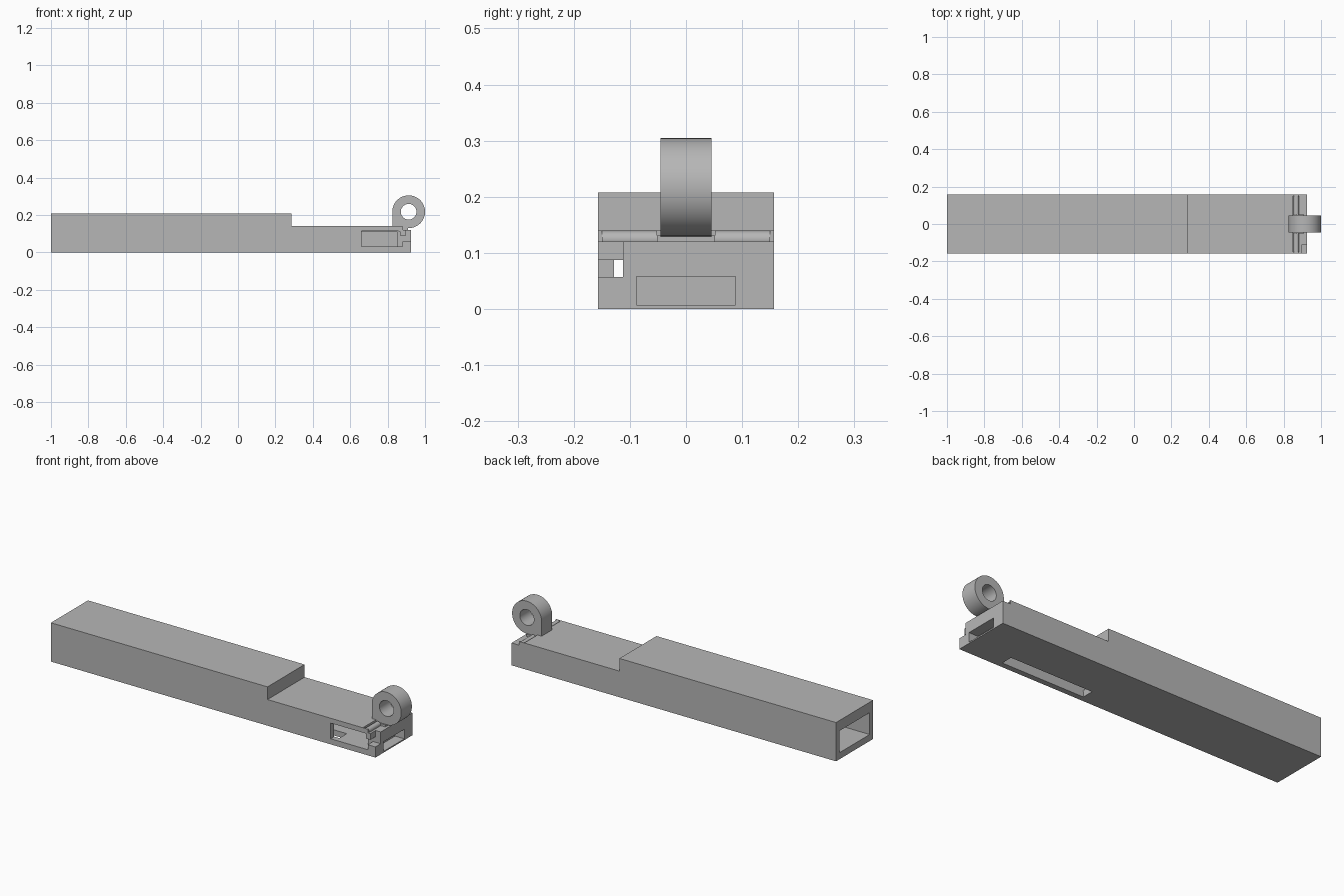
import bpy, bmesh, math

if "Cube" in bpy.data.objects:
    bpy.data.objects.remove(bpy.data.objects["Cube"], do_unlink=True)

grey = bpy.data.materials.new("light grey")
grey.use_nodes = True
colour = (0.47, 0.47, 0.47, 1)
grey.diffuse_color = colour
grey.node_tree.nodes["Principled BSDF"].inputs["Base Color"].default_value = colour


def prism(name, profile, y0, y1):
    """Solid made by sweeping an (x, z) outline along y."""
    bm = bmesh.new()
    face = bm.faces.new([bm.verts.new((x, y0, z)) for x, z in profile])
    swept = bmesh.ops.extrude_face_region(bm, geom=[face])["geom"]
    moved = [v for v in swept if isinstance(v, bmesh.types.BMVert)]
    bmesh.ops.translate(bm, verts=moved, vec=(0, y1 - y0, 0))
    bmesh.ops.recalc_face_normals(bm, faces=bm.faces)
    mesh = bpy.data.meshes.new(name)
    bm.to_mesh(mesh)
    bm.free()
    mesh.materials.append(grey)
    obj = bpy.data.objects.new(name, mesh)
    bpy.context.collection.objects.link(obj)
    return obj


def box(name, x, y, z):
    return prism(name, [(x[0], z[0]), (x[1], z[0]), (x[1], z[1]), (x[0], z[1])], *y)


def arc(cx, cz, r, start, end, steps):
    angles = [math.radians(start + (end - start) * i / steps) for i in range(steps + 1)]
    return [(cx + r * math.cos(a), cz + r * math.sin(a)) for a in angles]


def select(obj):
    bpy.ops.object.select_all(action='DESELECT')
    obj.select_set(True)
    bpy.context.view_layer.objects.active = obj


def cut(obj, cutter):
    mod = obj.modifiers.new("cut", 'BOOLEAN')
    mod.operation, mod.solver, mod.object = 'DIFFERENCE', 'EXACT', cutter
    select(obj)
    bpy.ops.object.modifier_apply(modifier=mod.name)
    bpy.data.objects.remove(cutter, do_unlink=True)


def smooth(obj):
    select(obj)
    bpy.ops.object.shade_smooth_by_angle(angle=math.radians(30))


# Stepped hollow body
W = 0.157
body = prism("body", [(-1, 0), (0.925, 0), (0.925, 0.12), (0.88, 0.12),
                      (0.88, 0.14), (0.285, 0.14), (0.285, 0.208), (-1, 0.208)], -W, W)
openings = [
    ("rear_cavity", (-1.1, 0.25), (-0.128, 0.128), (0.035, 0.152)),
    ("front_cavity", (0.2, 0.85), (-0.128, 0.128), (0.03, 0.112)),
    ("side_window", (0.66, 0.88), (-0.2, -0.112), (0.03, 0.114)),
    ("bottom_slot", (0.2, 0.69), (-0.127, -0.064), (-0.1, 0.06)),
    ("end_slot", (0.87, 1), (-0.088, 0.088), (0.007, 0.058)),
    ("corner_notch", (0.895, 1), (-0.2, -0.112), (0.057, 0.2)),
    ("notch_window", (0.84, 1), (-0.2, -0.112), (0.057, 0.087)),
    ("hinge_recess", (0.85, 0.9), (-0.15, 0.15), (0.122, 0.2)),
]
for opening in openings:
    cut(body, box(*opening))

# Small bracket closing the side window next to the notch
box("window_post", (0.87, 0.895), (-W, -0.112), (0.087, 0.118))

# Hinge pins on both sides of the lug
for side, y0, y1 in (("right", -0.15, -0.052), ("left", 0.052, 0.15)):
    smooth(prism(side + "_hinge_pin", arc(0.868, 0.124, 0.0155, 0, 345, 23), y0, y1))

# Eyelet: round on the outside, squared at the lower inner corner
lug = prism("eyelet", arc(0.9125, 0.217, 0.0875, -90, 180, 48) + [(0.825, 0.13)],
            -0.045, 0.045)
cut(lug, prism("eyelet_hole", arc(0.9125, 0.217, 0.042, 0, 350, 35), -0.1, 0.1))
smooth(lug)
box("eyelet_foot", (0.85, 0.91), (-0.052, 0.052), (0.115, 0.131))
